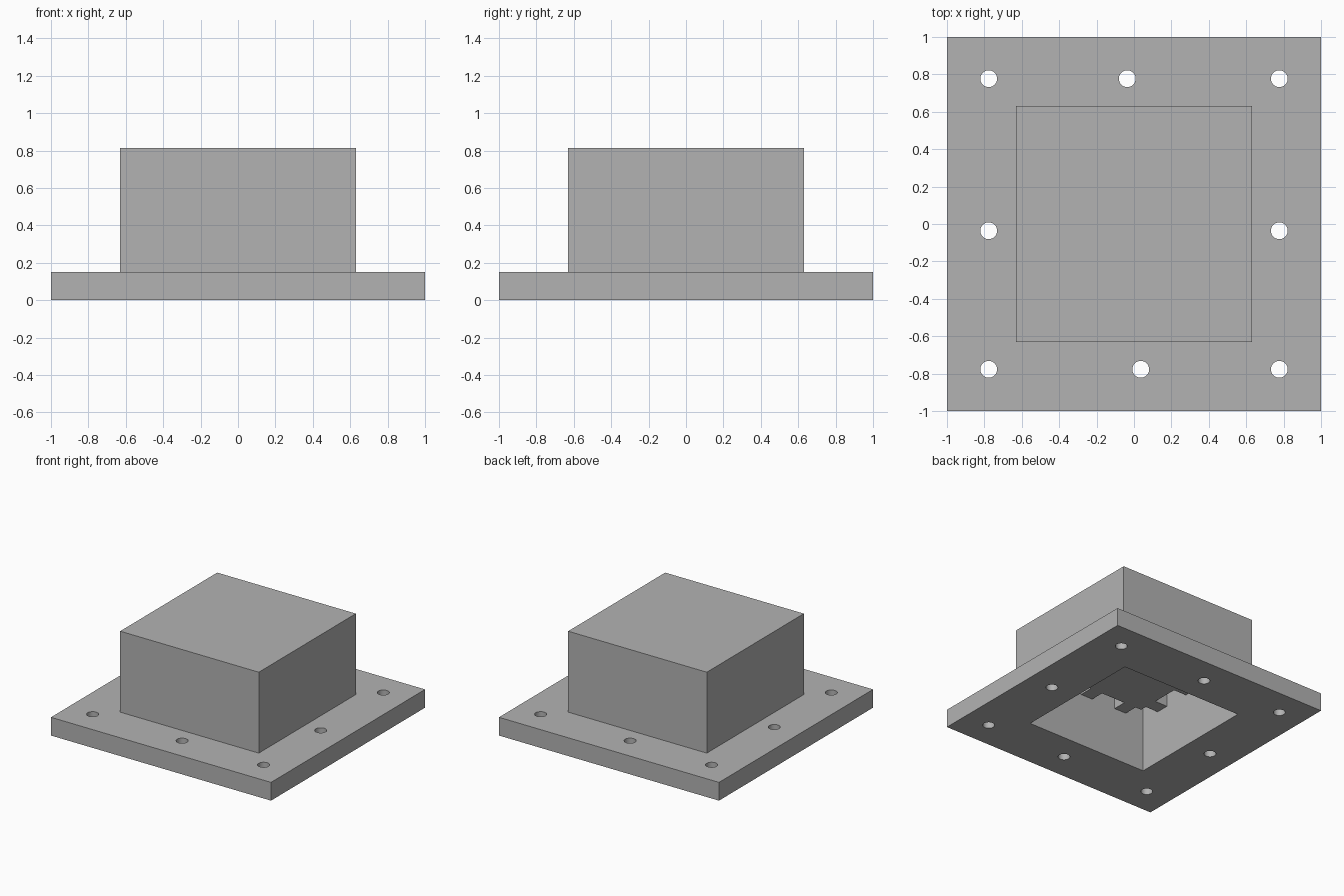
import bpy, bmesh
from math import pi
from mathutils import Matrix, Vector

if "Cube" in bpy.data.objects:
    bpy.data.objects.remove(bpy.data.objects["Cube"], do_unlink=True)

# Main dimensions
FLANGE_TOP, TOP = 0.15, 0.815
OUTER, INNER = 0.63, 0.555
CEILING, BLOCK_BOTTOM = 0.74, 0.437
HOLE_RADIUS = 0.045

grey = bpy.data.materials.new("plain_grey")
grey.use_nodes = True
grey.diffuse_color = (0.45, 0.45, 0.45, 1)
grey.node_tree.nodes["Principled BSDF"].inputs["Base Color"].default_value = grey.diffuse_color


def finish(name, bm):
    bmesh.ops.recalc_face_normals(bm, faces=bm.faces)
    mesh = bpy.data.meshes.new(name)
    bm.to_mesh(mesh)
    bm.free()
    mesh.materials.append(grey)
    obj = bpy.data.objects.new(name, mesh)
    bpy.context.collection.objects.link(obj)
    return obj


def box(name, half, low, high):
    bm = bmesh.new()
    place = Matrix.Translation((0, 0, (low + high) / 2)) @ Matrix.Diagonal((2 * half, 2 * half, high - low, 1))
    bmesh.ops.create_cube(bm, size=1, matrix=place)
    return finish(name, bm)


def cut(target, cutter):
    cutter.hide_render = True
    mod = target.modifiers.new("cut", "BOOLEAN")
    mod.operation, mod.solver, mod.object = "DIFFERENCE", "EXACT", cutter
    bpy.context.view_layer.objects.active = target
    bpy.ops.object.modifier_apply(modifier=mod.name)
    bpy.data.objects.remove(cutter, do_unlink=True)


# Mounting flange with a square opening
flange = box("mounting_flange", 1, 0, FLANGE_TOP)
cut(flange, box("opening_cutter", INNER, -0.1, 0.3))

# Bolt holes: four corners and one slightly off centre on each side
e, s = 0.777, 0.036
holes = [(x, y) for x in (-e, e) for y in (-e, e)]
holes += [(-s, e), (s, -e), (-e, -s), (e, -s)]
bm = bmesh.new()
for x, y in holes:
    bmesh.ops.create_cone(bm, cap_ends=True, segments=32, radius1=HOLE_RADIUS, radius2=HOLE_RADIUS,
                          depth=0.5, matrix=Matrix.Translation((x, y, 0.1)))
cut(flange, finish("hole_cutter", bm))

# Hollow housing, open underneath
housing = box("housing", OUTER, FLANGE_TOP, TOP)
cut(housing, box("cavity_cutter", INNER, 0, CEILING))

# Inner block with three teeth on each side reaching the walls
core, tooth, pitch = 0.44, 0.055, 0.33
side = [(-core, core)]
for t in (-pitch, 0, pitch):
    side += [(t - tooth, core), (t - tooth, INNER), (t + tooth, INNER), (t + tooth, core)]
bm = bmesh.new()
outline = []
for k in range(4):
    turn = Matrix.Rotation(-k * pi / 2, 3, "Z")
    outline += [bm.verts.new(turn @ Vector((x, y, BLOCK_BOTTOM))) for x, y in side]
base = bm.faces.new(outline)
grown = bmesh.ops.extrude_face_region(bm, geom=[base], use_keep_orig=True)
raised = [v for v in grown["geom"] if isinstance(v, bmesh.types.BMVert)]
bmesh.ops.translate(bm, verts=raised, vec=(0, 0, CEILING - BLOCK_BOTTOM))
finish("inner_toothed_block", bm)

# Smooth hole walls while keeping every edge crisp
bpy.ops.object.select_all(action="DESELECT")
flange.select_set(True)
bpy.context.view_layer.objects.active = flange
bpy.ops.object.shade_smooth_by_angle()
